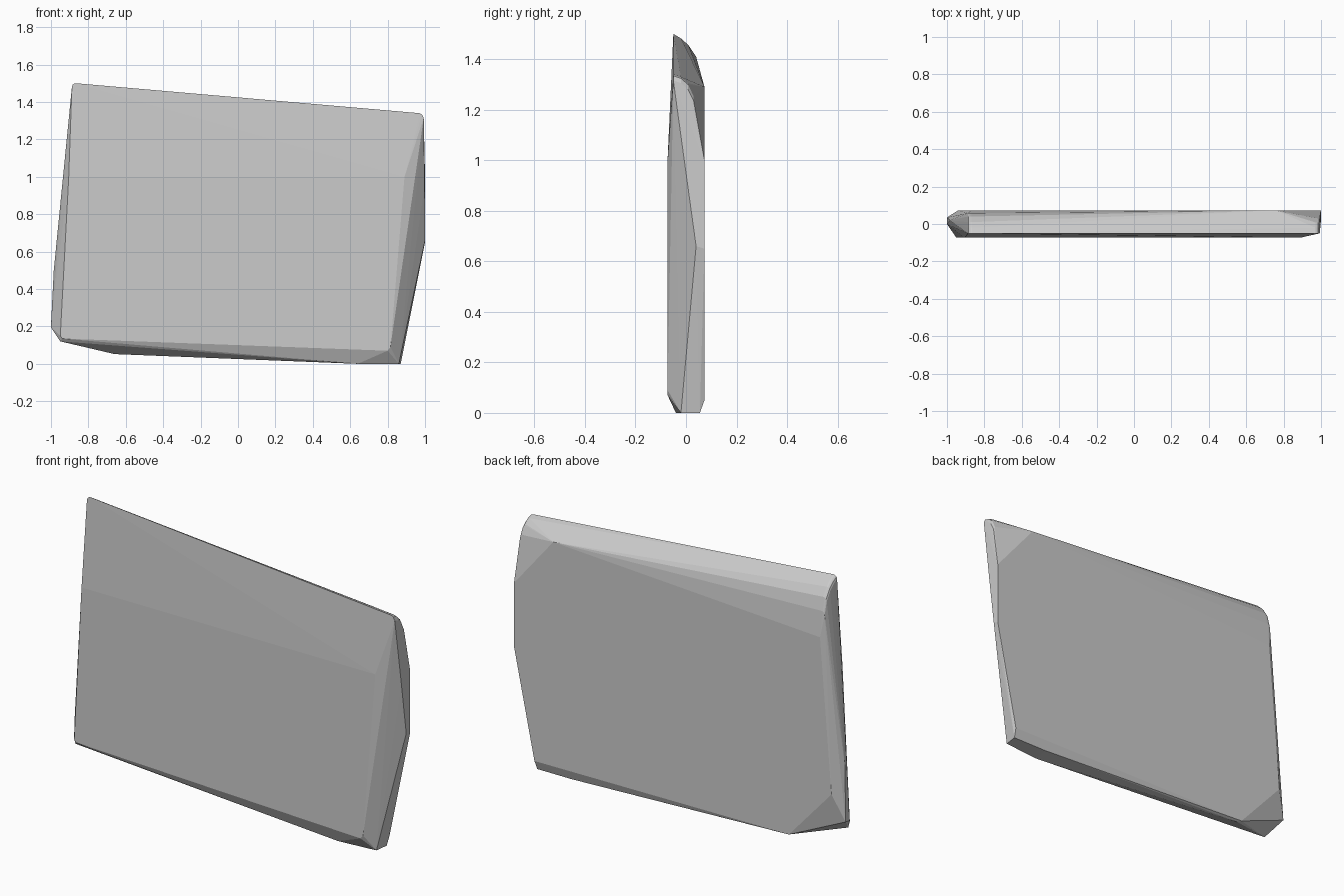
import bpy, bmesh, math

F, B = -0.073, 0.073   # front and back planes of the slab

# front face outline
points = [(-0.95, F, 0.15), (-0.94, F, 0.135), (0.80, F, 0.07), (0.815, F, 0.09),
          (0.89, F, 1.0), (-0.905, F, 1.0)]
# back face outline
points += [(1.0, B, 1.0), (1.0, B, 0.65), (0.875, B, 0.05), (-0.68, B, 0.06),
           (-0.94, B, 0.35), (-0.87, B, 1.2), (0.76, B, 1.29)]
# underside
points += [(-0.95, -0.06, 0.12), (0.64, -0.04, 0.0), (0.86, -0.02, 0.0),
           (0.87, 0.055, 0.0), (0.66, 0.055, 0.0), (-0.66, 0.06, 0.052)]
# left edge
points += [(-1.0, 0.0, 0.195), (-1.0, 0.035, 0.2), (-0.985, 0.02, 0.5)]
# right edge
points += [(1.0, 0.04, 0.66), (0.998, 0.0, 0.95)]
# rounded top: (y, z, round-over) at the left end, then the right end
for y, z, r in [(-0.05, 1.50, 0.02), (-0.02, 1.482, 0.02), (0.01, 1.455, 0.02),
                (0.04, 1.41, 0.02), (0.058, 1.34, 0.02)]:
    cx, cz = -0.868, z - r
    points += [(cx + r * math.cos(a), y, cz + r * math.sin(a))
               for a in (math.radians(d) for d in (85, 110, 145, 178))]
for y, z in [(-0.05, 1.34), (-0.02, 1.33), (0.008, 1.305), (0.03, 1.26)]:
    points += [(0.97, y, z), (0.983, y, z - 0.006), (0.993, y, z - 0.025)]

# stone slab as one convex block
bm = bmesh.new()
for p in points:
    bm.verts.new(p)
res = bmesh.ops.convex_hull(bm, input=bm.verts[:])
loose = [v for v in bm.verts if not v.link_faces]
bmesh.ops.delete(bm, geom=loose, context='VERTS')
bmesh.ops.dissolve_limit(bm, angle_limit=math.radians(0.5), verts=bm.verts[:], edges=bm.edges[:])
bmesh.ops.recalc_face_normals(bm, faces=bm.faces[:])
mesh = bpy.data.meshes.new("stone_slab")
bm.to_mesh(mesh)
bm.free()
slab = bpy.data.objects.new("stone_slab", mesh)
bpy.context.collection.objects.link(slab)
